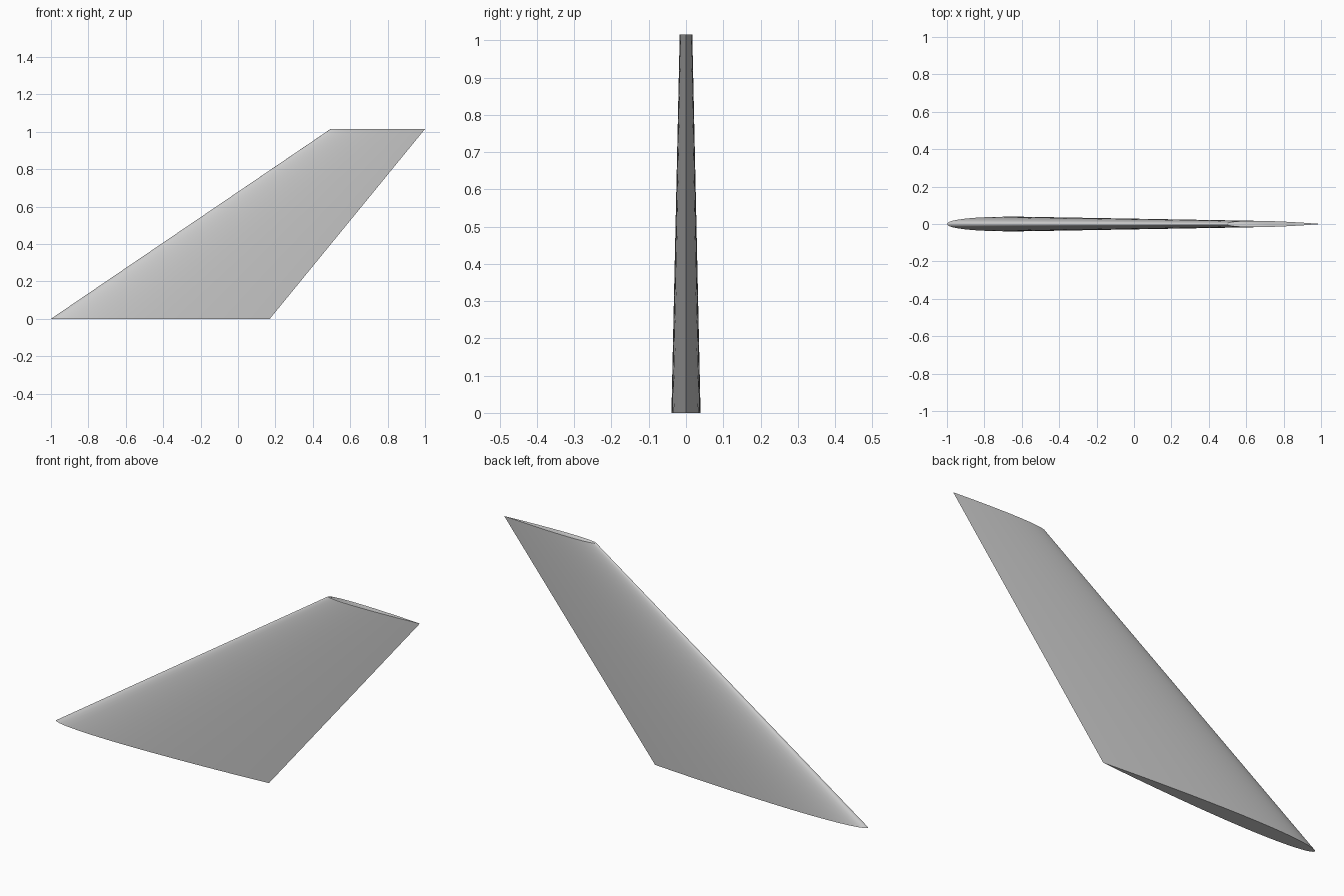
import bpy
import bmesh
import math

if "Cube" in bpy.data.objects:
    bpy.data.objects.remove(bpy.data.objects["Cube"], do_unlink=True)

# Plain grey finish
grey = bpy.data.materials.new("light grey")
grey.use_nodes = True
colour = (0.6, 0.6, 0.6, 1)
grey.diffuse_color = colour
grey.node_tree.nodes["Principled BSDF"].inputs["Base Color"].default_value = colour

THICKNESS = 0.067  # section thickness as a fraction of chord
STEPS = 28         # points along each side of the section


def half_thickness(t):
    """Symmetric wing section with a closed trailing edge."""
    return 5 * THICKNESS * (0.2969 * math.sqrt(t) - 0.126 * t - 0.3516 * t**2
                            + 0.2843 * t**3 - 0.1036 * t**4)


def section(bm, lead, trail, z):
    """Ring of vertices: leading edge, one side, trailing edge, other side."""
    chord = trail - lead
    ring = []
    for i in range(2 * STEPS):
        angle = math.pi * i / STEPS
        t = (1 - math.cos(angle)) / 2
        side = -1 if i < STEPS else 1
        y = 0 if i in (0, STEPS) else side * chord * half_thickness(t)
        ring.append(bm.verts.new((lead + t * chord, y, z)))
    return ring


# Swept, tapered fin lofted from root section to tip section
bm = bmesh.new()
root = section(bm, -1.0, 0.17, 0.0)
tip = section(bm, 0.495, 1.0, 1.015)
for i in range(2 * STEPS):
    j = (i + 1) % (2 * STEPS)
    bm.faces.new((root[i], root[j], tip[j], tip[i]))

# Flat root and tip caps
bm.faces.new(root[::-1])
bm.faces.new(tip)
bmesh.ops.recalc_face_normals(bm, faces=bm.faces)

mesh = bpy.data.meshes.new("swept_fin")
bm.to_mesh(mesh)
bm.free()
mesh.materials.append(grey)
fin = bpy.data.objects.new("swept_fin", mesh)
bpy.context.collection.objects.link(fin)

# Smooth skin, sharp trailing edge and caps
bpy.context.view_layer.objects.active = fin
fin.select_set(True)
bpy.ops.object.shade_smooth_by_angle(angle=math.radians(40))
